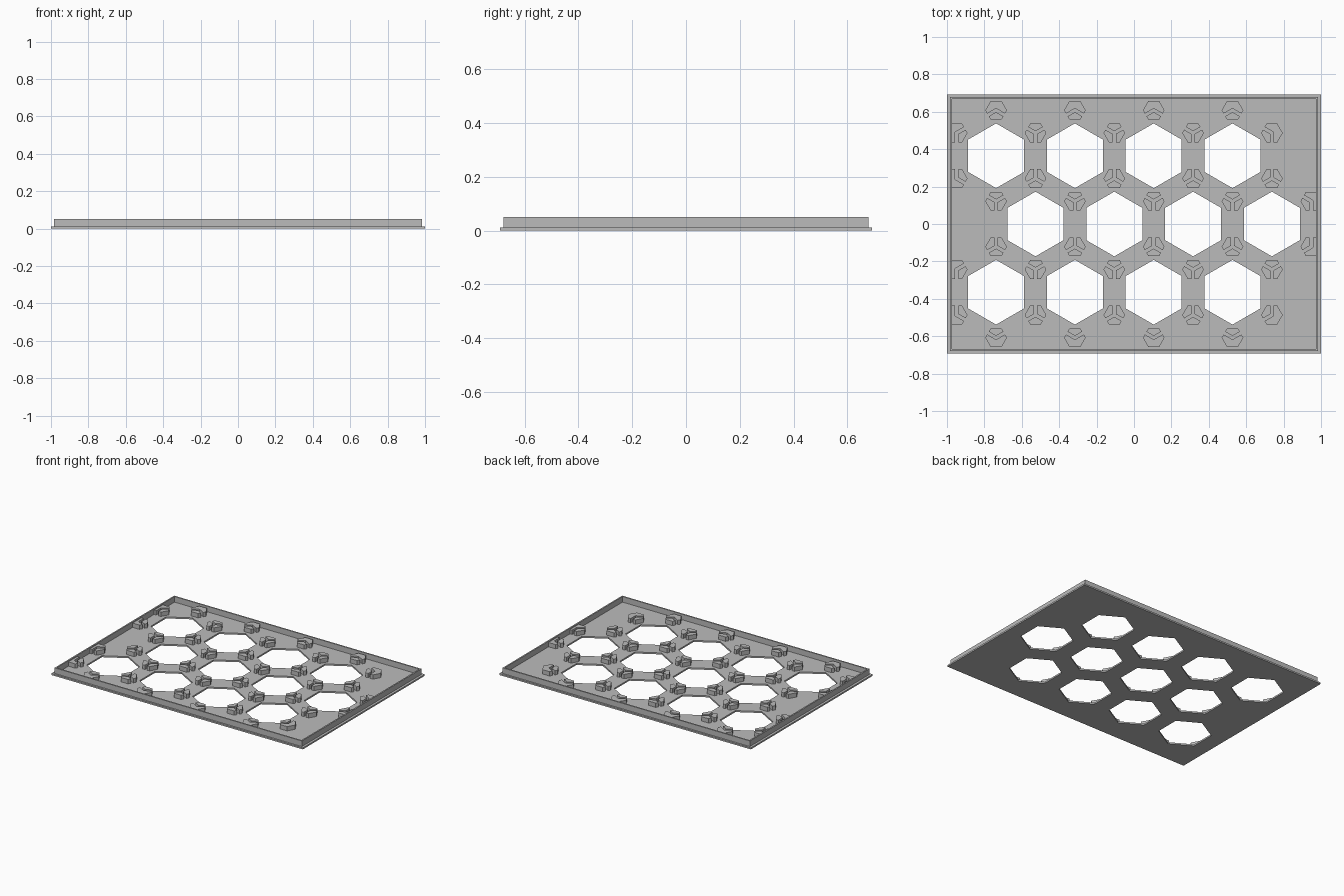
import bpy
import bmesh
from math import sin, cos, radians, sqrt
from mathutils import Vector

default = bpy.data.objects.get("Cube")
if default:
    bpy.data.objects.remove(default, do_unlink=True)

# Overall sizes
PLATE = (1.0, 0.692)
RIM_OUT = (0.983, 0.679)
RIM_WALL = 0.01
BASE_Z, RIM_Z, CLIP_Z = 0.011, 0.051, 0.042
PITCH = 0.4213
CELL_R = PITCH / sqrt(3)
HOLE_R = 0.173
CLIP_APOTHEM = 0.05
SLOT_HALF = 0.0085

grey = bpy.data.materials.new("plain grey")
grey.use_nodes = True
colour = (0.5, 0.5, 0.5, 1)
grey.diffuse_color = colour
grey.node_tree.nodes["Principled BSDF"].inputs["Base Color"].default_value = colour


def polar(angle, radius):
    a = radians(angle)
    return Vector((radius * cos(a), radius * sin(a)))


def rectangle(hx, hy):
    return [Vector(p) for p in ((-hx, -hy), (hx, -hy), (hx, hy), (-hx, hy))]


def hexagon(centre, radius):
    return [centre + polar(30 + 60 * k, radius) for k in range(6)]


def solid(name, loops, z0, z1, clip_x=None):
    """Fill outlines (inner ones become holes) and extrude them upward."""
    bm = bmesh.new()
    for loop in loops:
        verts = [bm.verts.new((p.x, p.y, z0)) for p in loop]
        for i, v in enumerate(verts):
            bm.edges.new((verts[i - 1], v))
    bmesh.ops.triangle_fill(bm, edges=bm.edges[:], use_beauty=True)
    top = bmesh.ops.extrude_face_region(bm, geom=bm.faces[:], use_keep_orig=True)
    moved = [g for g in top["geom"] if isinstance(g, bmesh.types.BMVert)]
    bmesh.ops.translate(bm, verts=moved, vec=(0, 0, z1 - z0))
    if clip_x:
        for side in (-1, 1):
            bmesh.ops.bisect_plane(bm, geom=bm.verts[:] + bm.edges[:] + bm.faces[:],
                                   plane_co=(side * clip_x, 0, 0),
                                   plane_no=(side, 0, 0), clear_outer=True)
    bmesh.ops.recalc_face_normals(bm, faces=bm.faces[:])
    mesh = bpy.data.meshes.new(name)
    bm.to_mesh(mesh)
    bm.free()
    mesh.materials.append(grey)
    obj = bpy.data.objects.new(name, mesh)
    bpy.context.collection.objects.link(obj)
    return obj


# Three staggered rows of four cells
centres = []
for row in (-1, 0, 1):
    shift = PITCH / 4 if row == 0 else -PITCH / 4
    for col in range(4):
        centres.append(Vector(((col - 1.5) * PITCH + shift, row * CELL_R * 1.5)))

# Base plate with hexagonal holes
solid("base_plate", [rectangle(*PLATE)] + [hexagon(c, HOLE_R) for c in centres], 0, BASE_Z)

# Upright rim, set in from the plate edge
inner = [s - RIM_WALL for s in RIM_OUT]
solid("rim", [rectangle(*RIM_OUT), rectangle(*inner)], BASE_Z, RIM_Z)

# Slot directions meeting at each cell corner
corners = {}
for c in centres:
    for k in range(6):
        angle = 30 + 60 * k
        p = c + polar(angle, CELL_R)
        key = (round(p.x * 4 / PITCH), round(p.y * 2 / CELL_R))
        slots = corners.setdefault(key, (p, set()))[1]
        slots.update(((angle + 120) % 360, (angle - 120) % 360))


def clip_pieces(centre, slots):
    """Split a hexagonal post into the pieces between its slots."""
    slots = sorted(slots)
    pieces = []
    for i, a1 in enumerate(slots):
        a2 = slots[(i + 1) % len(slots)]
        if a2 <= a1:
            a2 += 360
        half = (a2 - a1) / 2
        loop = [polar(a1 + half, SLOT_HALF / sin(radians(half))),
                polar(a1, CLIP_APOTHEM) + polar(a1 + 90, SLOT_HALF)]
        loop += [polar(a, CLIP_APOTHEM / cos(radians(30)))
                 for a in range(a1 + 30, a2, 60)]
        loop.append(polar(a2, CLIP_APOTHEM) + polar(a2 - 90, SLOT_HALF))
        pieces.append([centre + p for p in loop])
    return pieces


# Slotted corner clips, trimmed where they meet the rim
pieces = [piece for p, slots in corners.values() for piece in clip_pieces(p, slots)]
solid("corner_clips", pieces, BASE_Z, CLIP_Z, clip_x=inner[0] + RIM_WALL / 2)
